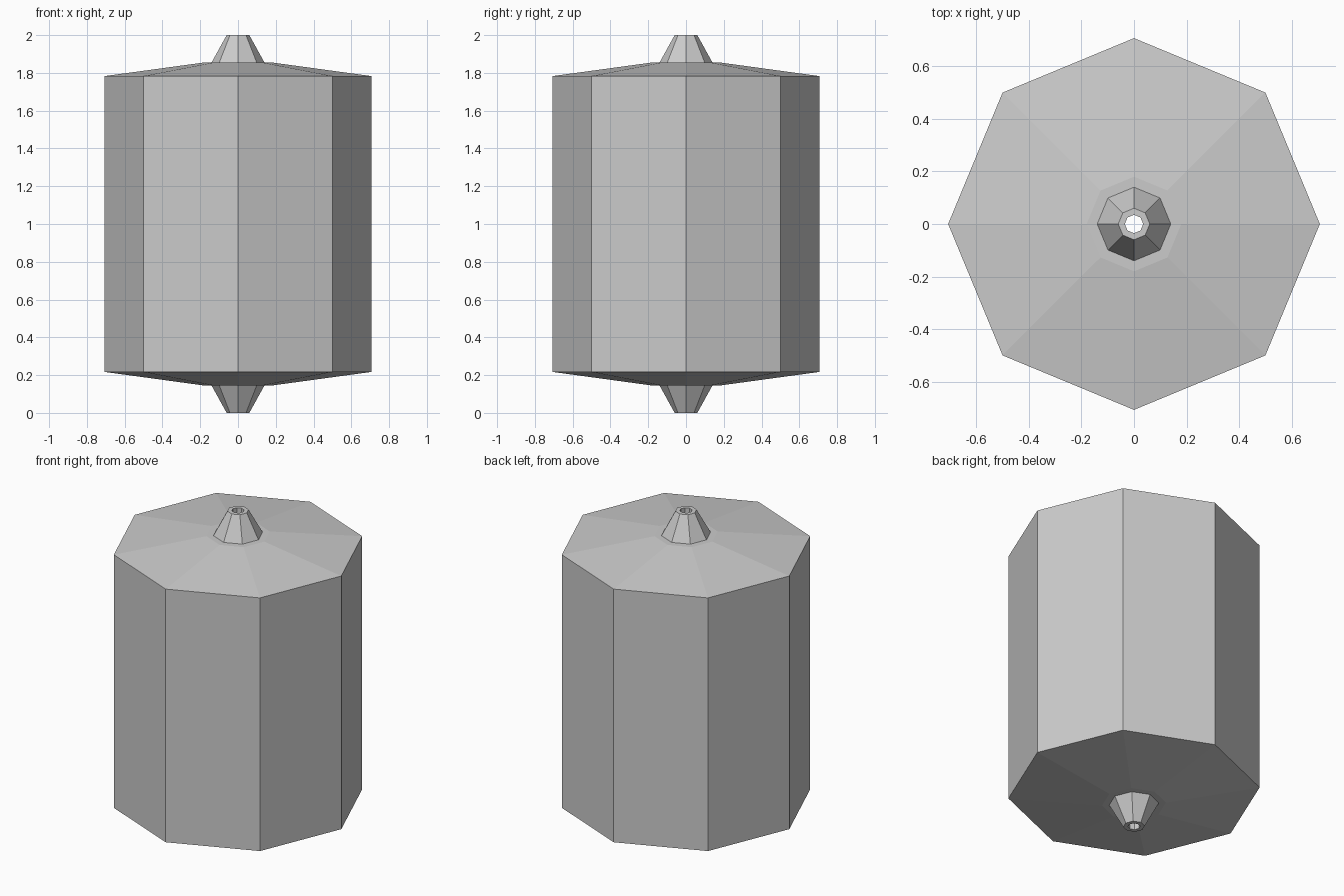
import bpy, bmesh, math

if "Cube" in bpy.data.objects:
    bpy.data.objects.remove(bpy.data.objects["Cube"])

SIDES = 8

# Upper half of the outline as (radius, height above the middle)
upper = [(0.035, 1.0), (0.06, 1.0), (0.14, 0.855), (0.18, 0.855), (0.707, 0.783)]
# Mirror it for the lower half; the loop closes along the central bore
profile = upper + [(r, -z) for r, z in reversed(upper)]


def lathe(name, outline, z_mid):
    """Revolve a closed outline into a faceted solid."""
    bm = bmesh.new()
    rings = []
    for r, z in outline:
        rings.append([bm.verts.new((r * math.cos(2 * math.pi * i / SIDES),
                                    r * math.sin(2 * math.pi * i / SIDES),
                                    z + z_mid)) for i in range(SIDES)])
    for k, a in enumerate(rings):
        b = rings[(k + 1) % len(rings)]
        for i in range(SIDES):
            j = (i + 1) % SIDES
            bm.faces.new((a[i], b[i], b[j], a[j]))
    bmesh.ops.recalc_face_normals(bm, faces=bm.faces)
    mesh = bpy.data.meshes.new(name)
    bm.to_mesh(mesh)
    bm.free()
    obj = bpy.data.objects.new(name, mesh)
    bpy.context.collection.objects.link(obj)
    return obj


# Eight-sided drum with sloped caps, tapered end nozzles and a through bore
lathe("drum_body", profile, 1.0)
